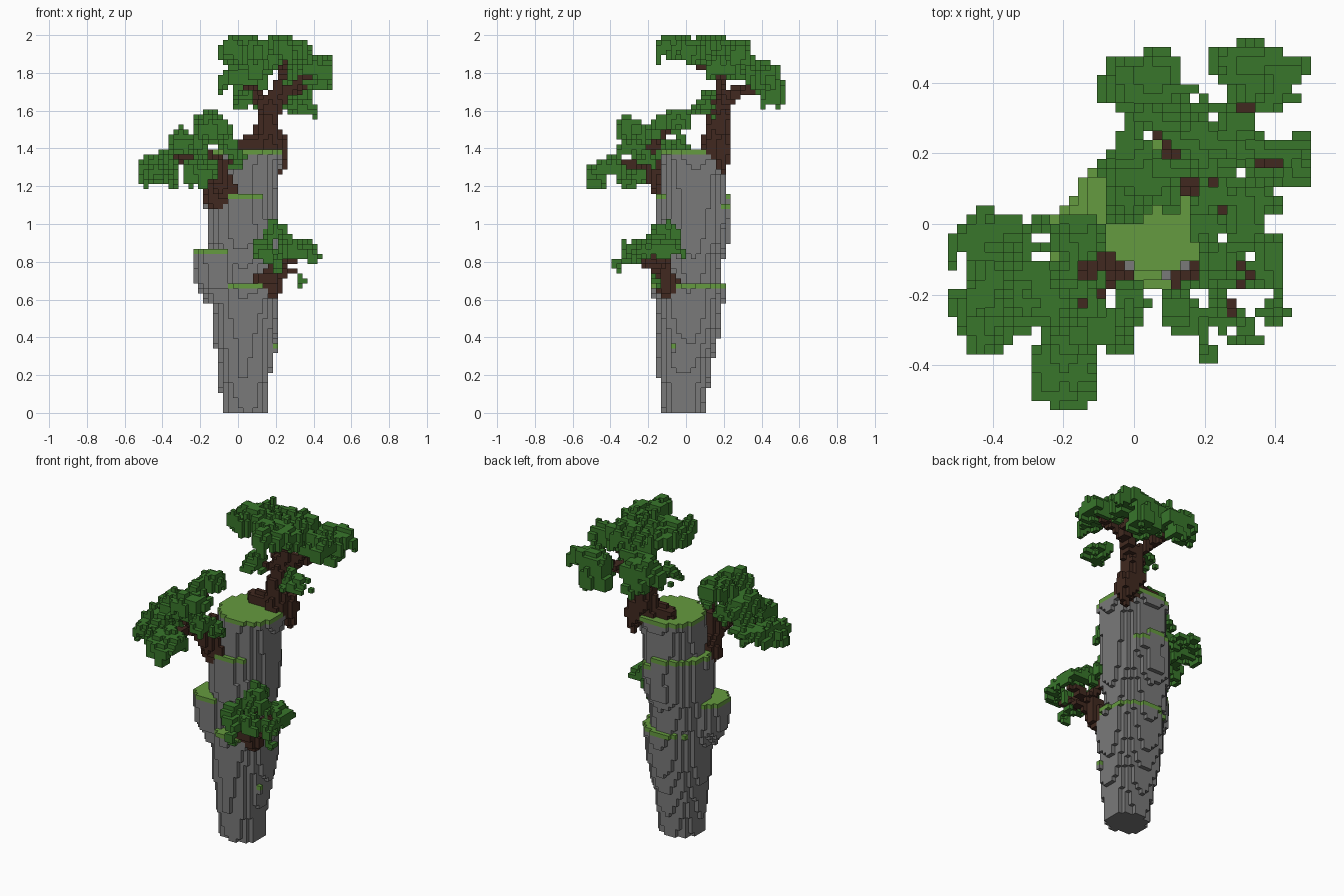
import bpy
import bmesh
import math
from mathutils import Vector, noise

cube = bpy.data.objects.get("Cube")
if cube:
    bpy.data.objects.remove(cube)

V = 2 / 76          # block size
HALF = 20           # blocks from the centre to the outer limit
TOP = 76            # blocks in full height
blocks = {}         # (i, j, k) -> part name


def centre(i):
    return (i + 0.5) * V


def cell(x):
    return math.floor(x / V)


def wobble(x, y, z, scale, seed=0.0):
    return noise.noise(Vector((x * scale + seed, y * scale - seed, z * scale + 0.37)))


# --- Rock: stacked tapering columns, each capped with grass ---
def column(rings):
    """rings: (z, centre x, centre y, radius x, radius y) from bottom to top"""
    last = round(rings[-1][0] / V) - 1
    cap = []
    for k in range(cell(rings[0][0]), last + 1):
        z = centre(k)
        for a, b in zip(rings, rings[1:]):
            if z <= b[0] or b is rings[-1]:
                break
        t = min(1, max(0, (z - a[0]) / (b[0] - a[0])))
        cx, cy, rx, ry = (p + (q - p) * t for p, q in zip(a[1:], b[1:]))
        for i in range(-HALF, HALF):
            for j in range(-HALF, HALF):
                x, y = centre(i), centre(j)
                d = math.hypot((x - cx) / rx, (y - cy) / ry)
                rough = noise.noise(Vector((x * 14, y * 14, z * 5 + 0.3)))
                if d < 1.0 + 0.05 * rough:
                    blocks.setdefault((i, j, k), "rock")
                    if k == last:
                        cap.append((i, j, k))
    return cap


caps = []
for rings in (
    # lower, middle and upper pillar
    [(0, .043, -.015, .12, .106), (.2, .037, -.01, .137, .138),
     (.45, .037, .012, .172, .167), (.684, .045, .012, .188, .198)],
    [(.5, .01, .03, .14, .12), (.85, .02, .035, .178, .165), (.9, .022, .035, .185, .195),
     (1.158, .022, .035, .19, .198)],
    [(1.1, .045, .042, .172, .168), (1.3, .048, .048, .18, .175), (1.395, .06, .062, .195, .19)],
    # side ledge
    [(.6, -.085, -.035, .09, .09), (.68, -.112, -.04, .115, .12), (.87, -.12, -.035, .125, .125)],
    # small outcrops
    [(.3, .165, -.06, .03, .03), (.38, .175, -.06, .03, .03)],
    [(1, .1, .19, .05, .03), (1.1, .1, .2, .05, .04)],
):
    caps += column(rings)
for i, j, k in caps:
    if (i, j, k + 1) not in blocks:
        blocks[i, j, k] = "grass"


# --- Trees: branches swept along paths, leaves in drooping pads ---
def branch(name, r0, r1, *points):
    pts = [Vector(p) for p in points]
    total = (len(pts) - 1) * 24
    for s in range(total + 1):
        seg = min(s // 24, len(pts) - 2)
        p = pts[seg].lerp(pts[seg + 1], s / 24 - seg)
        r = r0 + (r1 - r0) * s / total
        n = math.ceil(r / V)
        ci, cj, ck = (cell(c) for c in p)
        blocks[ci, cj, ck] = name
        for i in range(ci - n, ci + n + 1):
            for j in range(cj - n, cj + n + 1):
                for k in range(ck - n, ck + n + 1):
                    q = Vector((centre(i), centre(j), centre(k)))
                    if (q - p).length < r * (1 + 0.3 * wobble(*q, 16)):
                        blocks[i, j, k] = name


def leaves(name, thick, pads):
    """pads: (x, y, z, radius x, radius y); each sags towards its rim"""
    for cx, cy, cz, rx, ry in pads:
        for i in range(-HALF, HALF):
            for j in range(-HALF, HALF):
                x, y = centre(i), centre(j)
                d = abs((x - cx) / rx) ** 3 + abs((y - cy) / ry) ** 3
                if d > 1.0 + 0.8 * wobble(x, y, 0, 17, cx):
                    continue
                if wobble(x, y, 1, 15, 5.2 + 9 * cx) < -0.4:      # gaps between clumps
                    continue
                mid = cz / V - 1.2 * d + 2.2 * wobble(x, y, 2, 12, 3.1)
                n = thick + 1.2 * (1 - min(d, 1)) + 2 * wobble(x, y, 3, 23, 1.7)
                low = round(mid - n / 2)
                for k in range(low, low + max(1, round(n))):
                    if k < TOP:
                        blocks.setdefault((i, j, k), name)


# top tree
branch("top_trunk", .075, .05, (.16, .155, 1.4), (.165, .17, 1.52), (.17, .185, 1.63))
branch("top_trunk", .055, .035, (.14, .15, 1.42), (.01, .15, 1.42))
branch("top_trunk", .06, .025, (.2, .19, 1.42), (.23, .2, 1.3))
branch("top_trunk", .042, .02, (.17, .19, 1.62), (.27, .24, 1.68), (.34, .38, 1.72))
branch("top_trunk", .036, .018, (.17, .19, 1.62), (.08, .26, 1.7), (.03, .38, 1.74))
branch("top_trunk", .034, .018, (.17, .19, 1.62), (.22, .18, 1.76), (.26, .03, 1.88))
branch("top_trunk", .024, .018, (.25, .2, 1.7), (.4, .18, 1.81))
branch("top_trunk", .02, .015, (.17, .19, 1.62), (.05, .13, 1.64))
leaves("top_leaves", 2.6, [
    (.09, .18, 1.93, .15, .15), (-.03, .13, 1.94, .06, .09), (-.03, .03, 1.92, .05, .04),
    (.02, .4, 1.8, .13, .08), (.04, .44, 1.71, .07, .05), (.12, .33, 1.86, .11, .06),
    (.35, .41, 1.79, .13, .09), (.3, .45, 1.69, .1, .06), (.34, .49, 1.69, .04, .04),
    (.24, .25, 1.9, .11, .1), (.41, .18, 1.85, .11, .08),
    (.27, .02, 1.94, .12, .09), (.25, -.1, 1.92, .06, .06)])
leaves("top_leaves", .6, [(.34, .08, 1.64, .08, .07), (.03, .12, 1.65, .06, .07)])

# middle tree
branch("middle_trunk", .07, .055, (-.1, -.075, 1.14), (-.085, -.12, 1.21), (-.13, -.17, 1.29))
branch("middle_trunk", .032, .024, (-.12, -.1, 1.18), (-.175, -.08, 1.12))
branch("middle_trunk", .03, .024, (-.08, -.12, 1.2), (-.02, -.15, 1.18))
branch("middle_trunk", .045, .025, (-.085, -.11, 1.22), (-.1, -.1, 1.36))
branch("middle_trunk", .045, .02, (-.13, -.17, 1.29), (-.18, -.19, 1.39), (-.16, -.1, 1.5))
branch("middle_trunk", .035, .02, (-.13, -.17, 1.29), (-.26, -.17, 1.34), (-.37, -.12, 1.36))
branch("middle_trunk", .032, .016, (-.13, -.17, 1.29), (-.2, -.36, 1.33))
branch("middle_trunk", .024, .016, (-.1, -.15, 1.25), (-.03, -.19, 1.35))
leaves("middle_leaves", 2, [
    (-.43, -.12, 1.32, .1, .09), (-.42, -.27, 1.27, .09, .1),
    (-.2, -.42, 1.29, .1, .1), (-.22, -.47, 1.24, .06, .05),
    (-.25, -.21, 1.44, .11, .11), (-.3, -.1, 1.4, .08, .06),
    (-.16, -.05, 1.54, .07, .08), (-.13, -.28, 1.5, .1, .08), (-.16, -.14, 1.54, .07, .07)])
leaves("middle_leaves", 1, [
    (-.4, -.02, 1.36, .1, .04), (-.25, -.03, 1.43, .07, .05), (-.43, .02, 1.36, .03, .03),
    (0, -.2, 1.36, .06, .05), (-.05, -.3, 1.4, .06, .06)])

# lower tree
branch("lower_trunk", .06, .058, (.17, -.1, .66), (.18, -.12, .73))
branch("lower_trunk", .04, .025, (.17, -.13, .72), (.1, -.15, .71))
branch("lower_trunk", .04, .024, (.18, -.12, .73), (.22, -.17, .8), (.28, -.27, .81))
branch("lower_trunk", .035, .02, (.19, -.13, .74), (.25, -.12, .8), (.34, -.14, .84))
branch("lower_trunk", .028, .018, (.2, -.13, .74), (.3, -.16, .75))
branch("lower_trunk", .026, .018, (.21, -.16, .79), (.16, -.1, .9))
leaves("lower_leaves", 1.6, [
    (.16, -.07, .95, .08, .07), (.23, -.16, .93, .09, .07), (.33, -.11, .88, .1, .1),
    (.14, -.25, .87, .06, .06), (.27, -.3, .85, .09, .06), (.37, -.24, .85, .06, .06)])
leaves("lower_leaves", .8, [(.32, -.17, .72, .04, .04), (.22, -.37, .77, .03, .03)])

# --- Materials ---
COLOURS = {
    "stone grey": (.192, .192, .192),
    "grass green": (.13, .325, .05),
    "leaf green": (.04, .18, .024),
    "bark brown": (.052, .022, .014),
}
materials = {}
for label, rgb in COLOURS.items():
    m = bpy.data.materials.new(label)
    m.use_nodes = True
    m.diffuse_color = (*rgb, 1)
    m.node_tree.nodes["Principled BSDF"].inputs["Base Color"].default_value = (*rgb, 1)
    materials[label] = m


def colour_of(name):
    if name.endswith("leaves"):
        return materials["leaf green"]
    if name.endswith("trunk"):
        return materials["bark brown"]
    return materials["grass green" if name == "grass" else "stone grey"]


# --- Meshes: only the exposed sides of the blocks ---
blocks = {c: n for c, n in blocks.items()
          if all(-HALF <= v < HALF for v in c[:2]) and 0 <= c[2] < TOP}
for name in sorted(set(blocks.values())):
    bm = bmesh.new()
    corners = {}
    for c in (c for c, n in blocks.items() if n == name):
        for axis in range(3):
            for side in (0, 1):
                neighbour = list(c)
                neighbour[axis] += 2 * side - 1
                if tuple(neighbour) in blocks:
                    continue
                quad = []
                for u, w in ((0, 0), (1, 0), (1, 1), (0, 1)):
                    p = list(c)
                    p[axis] += side
                    p[(axis + 1) % 3] += u
                    p[(axis + 2) % 3] += w
                    p = tuple(p)
                    if p not in corners:
                        corners[p] = bm.verts.new(Vector(p) * V)
                    quad.append(corners[p])
                bm.faces.new(quad if side else quad[::-1])
    mesh = bpy.data.meshes.new(name)
    bm.to_mesh(mesh)
    bm.free()
    mesh.materials.append(colour_of(name))
    bpy.context.collection.objects.link(bpy.data.objects.new(name, mesh))
